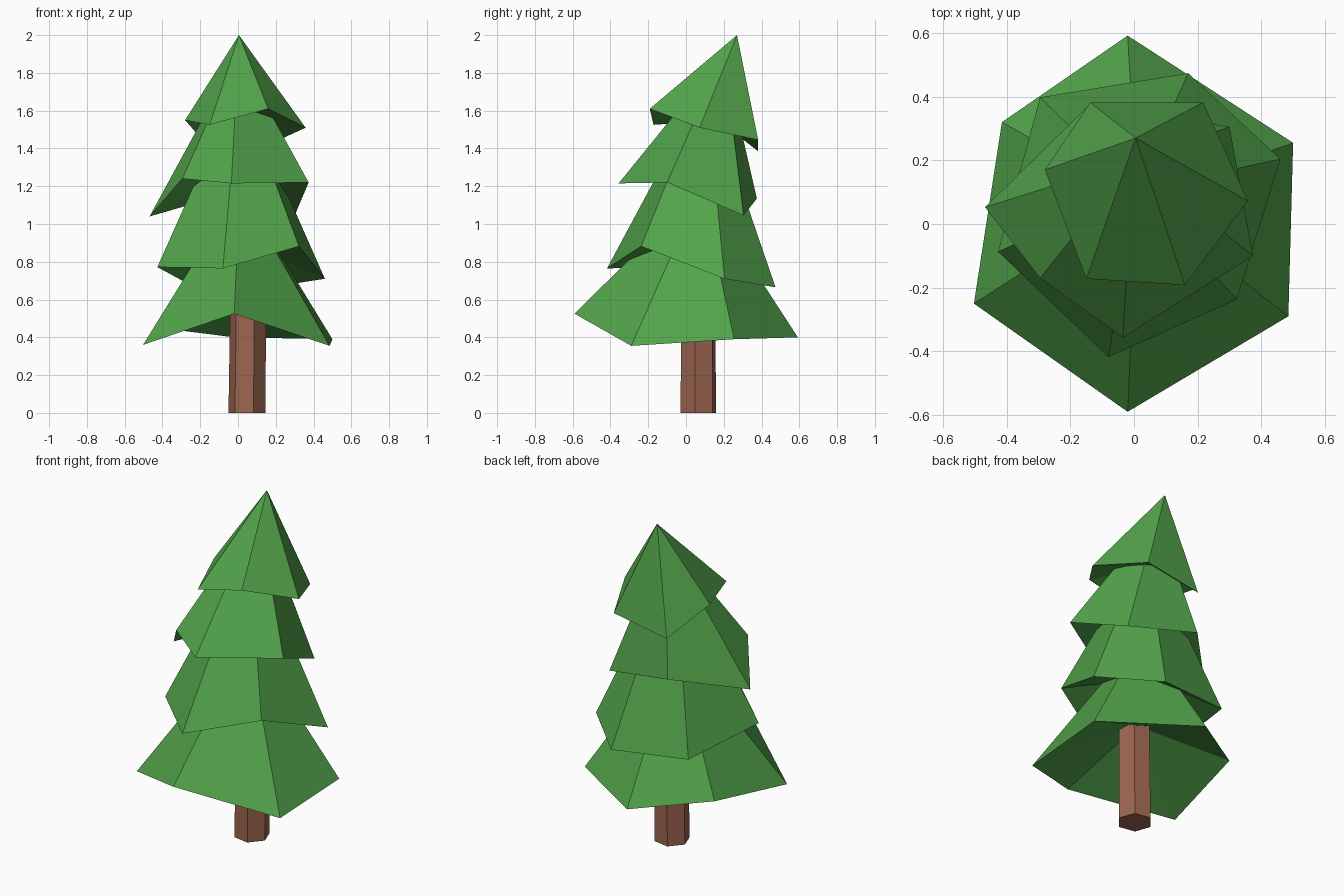
import bpy, bmesh, math
from mathutils import Vector

if "Cube" in bpy.data.objects:
    bpy.data.objects.remove(bpy.data.objects["Cube"])


def material(name, rgb):
    m = bpy.data.materials.new(name)
    m.diffuse_color = (*rgb, 1)
    m.use_nodes = True
    m.node_tree.nodes["Principled BSDF"].inputs["Base Color"].default_value = m.diffuse_color
    return m


def finish(name, bm, mat):
    bmesh.ops.recalc_face_normals(bm, faces=bm.faces)
    me = bpy.data.meshes.new(name)
    bm.to_mesh(me)
    bm.free()
    me.materials.append(mat)
    ob = bpy.data.objects.new(name, me)
    bpy.context.collection.objects.link(ob)
    return ob


def tier(name, rim, apex, cut, under, mat):
    """Skirt of branches: rim rising toward an apex (cut short below it), with a concave underside."""
    bm = bmesh.new()
    apex = Vector(apex)
    low = [bm.verts.new(p) for p in rim]
    n = len(low)
    centre = bm.verts.new(under)
    if cut < 1:
        top = [bm.verts.new(v.co.lerp(apex, cut)) for v in low]
    else:
        tip = bm.verts.new(apex)
    for i in range(n):
        j = (i + 1) % n
        if cut < 1:
            bm.faces.new((low[i], low[j], top[j], top[i]))
        else:
            bm.faces.new((low[i], low[j], tip))
        bm.faces.new((low[j], low[i], centre))
    if cut < 1:
        bm.faces.new(top)
    return finish(name, bm, mat)


green = material("needle green", (0.085, 0.37, 0.07))
brown = material("bark brown", (0.33, 0.13, 0.08))

# Trunk: slightly leaning six-sided post
bm = bmesh.new()
rings = []
for cx, cy, r, z in ((0.048, 0.065, 0.1, 0), (0.054, 0.065, 0.095, 0.68)):
    rings.append([bm.verts.new((cx + r * math.cos(math.radians(a)),
                                cy + r * math.sin(math.radians(a)), z))
                  for a in range(-10, 350, 60)])
for i in range(6):
    j = (i + 1) % 6
    bm.faces.new((rings[0][i], rings[0][j], rings[1][j], rings[1][i]))
bm.faces.new(rings[0][::-1])
bm.faces.new(rings[1])
finish("trunk", bm, brown)

# Branch tiers, each an uneven hexagon rim
tier("bottom_branches",
     [(-0.02, -0.59, 0.525), (0.485, -0.29, 0.355), (0.50, 0.255, 0.39),
      (-0.02, 0.592, 0.40), (-0.415, 0.32, 0.45), (-0.503, -0.25, 0.36)],
     (0.01, 0.08, 1.19), 0.68, (0.03, 0.06, 0.62), green)
tier("lower_middle_branches",
     [(-0.08, -0.418, 0.765), (0.323, -0.237, 0.882), (0.46, 0.204, 0.71),
      (0.17, 0.474, 0.665), (-0.295, 0.398, 0.70), (-0.427, -0.087, 0.772)],
     (0.005, 0.105, 1.74), 0.56, (0.0, 0.08, 0.92), green)
tier("upper_middle_branches",
     [(-0.035, -0.357, 1.215), (0.374, -0.10, 1.22), (0.30, 0.305, 1.045),
      (-0.14, 0.375, 1.135), (-0.468, 0.053, 1.04), (-0.295, -0.17, 1.24)],
     (0.0, 0.2, 1.9), 0.65, (0.0, 0.11, 1.28), green)
tier("top_branches",
     [(-0.15, -0.172, 1.525), (0.16, -0.192, 1.61), (0.358, 0.072, 1.51),
      (0.217, 0.382, 1.445), (-0.138, 0.382, 1.385), (-0.28, 0.17, 1.55)],
     (0.005, 0.27, 2.0), 1, (0.01, 0.17, 1.59), green)
